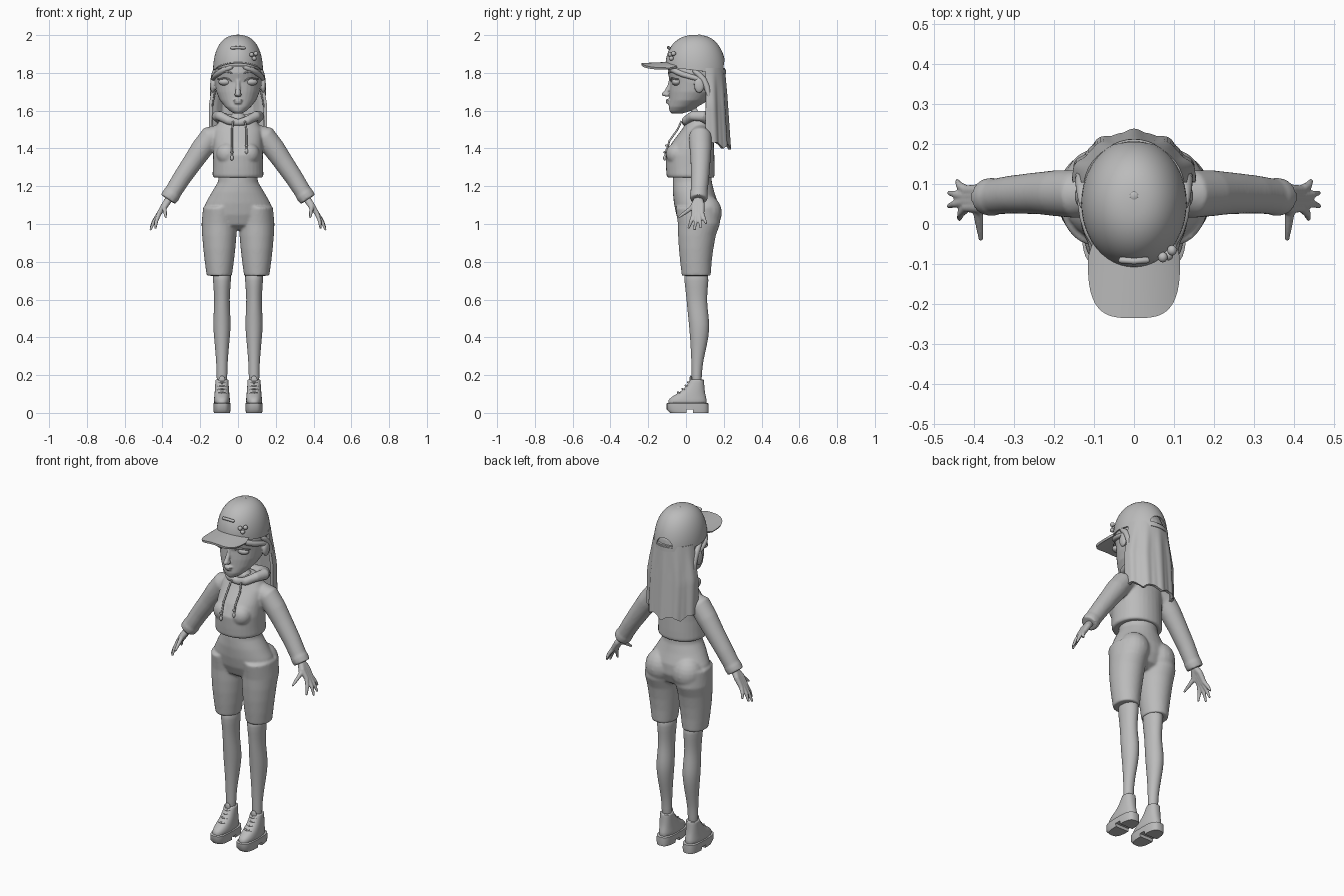
import bpy, bmesh
from math import sin, cos, pi, copysign
from mathutils import Vector, Matrix

if "Cube" in bpy.data.objects:
    bpy.data.objects.remove(bpy.data.objects["Cube"])

grey = bpy.data.materials.new("plain grey")
grey.use_nodes = True
grey.diffuse_color = (0.5, 0.5, 0.5, 1)
grey.node_tree.nodes["Principled BSDF"].inputs["Base Color"].default_value = (0.5, 0.5, 0.5, 1)


def power(v, p):
    return copysign(abs(v) ** p, v)


def skin(bm, loops):
    """Bridge closed loops of points and cap both ends."""
    rows = [[bm.verts.new(p) for p in loop] for loop in loops]
    n = len(rows[0])
    for a, b in zip(rows, rows[1:]):
        for i in range(n):
            j = (i + 1) % n
            bm.faces.new((a[i], a[j], b[j], b[i]))
    bm.faces.new(rows[0])
    bm.faces.new(rows[-1])


def stack(bm, rings, x=0, p=1, n=32):
    """Level rings given as height, half width, front y, back y, x shift."""
    loops = []
    for z, rx, f, b, *dx in rings:
        cx = x + (copysign(dx[0], x) if dx else 0)
        loops.append([(cx + rx * power(cos(2 * pi * i / n), p),
                       (f + b) / 2 + (b - f) / 2 * power(sin(2 * pi * i / n), p), z)
                      for i in range(n)])
    skin(bm, loops)


def tube(bm, path, s=1, n=12):
    """Round tube through points given as x, y, z, radius."""
    pts = [Vector((q[0] * s, q[1], q[2])) for q in path]
    loops = []
    for k, q in enumerate(path):
        t = pts[min(k + 1, len(pts) - 1)] - pts[max(k - 1, 0)]
        rot = t.to_track_quat('Z', 'Y')
        loops.append([pts[k] + rot @ Vector((q[3] * cos(2 * pi * i / n), q[3] * sin(2 * pi * i / n), 0))
                      for i in range(n)])
    skin(bm, loops)


def ball(bm, centre, radii):
    bmesh.ops.create_uvsphere(bm, u_segments=20, v_segments=12, radius=1,
                              matrix=Matrix.Translation(centre) @ Matrix.Diagonal((*radii, 1)))


def sheet(bm, rows):
    grid = [[bm.verts.new(p) for p in row] for row in rows]
    for a, b in zip(grid, grid[1:]):
        for i in range(len(a) - 1):
            bm.faces.new((a[i], a[i + 1], b[i + 1], b[i]))


def finish(name, bm, voxel=0, subsurf=0, solid=0, cutter=None, blend=4):
    bmesh.ops.recalc_face_normals(bm, faces=bm.faces)
    mesh = bpy.data.meshes.new(name)
    bm.to_mesh(mesh)
    bm.free()
    mesh.materials.append(grey)
    ob = bpy.data.objects.new(name, mesh)
    bpy.context.collection.objects.link(ob)
    if solid:
        m = ob.modifiers.new("thickness", 'SOLIDIFY')
        m.thickness, m.offset = solid, 0
    if subsurf:
        ob.modifiers.new("round", 'SUBSURF').levels = subsurf
    if voxel:
        m = ob.modifiers.new("merge", 'REMESH')
        m.mode, m.voxel_size = 'VOXEL', voxel
        m = ob.modifiers.new("blend", 'SMOOTH')
        m.factor, m.iterations = 0.5, blend
    if cutter:
        m = ob.modifiers.new("cut", 'BOOLEAN')
        m.operation, m.object, m.solver = 'DIFFERENCE', cutter, 'EXACT'
    bpy.ops.object.select_all(action='DESELECT')
    ob.select_set(True)
    bpy.context.view_layer.objects.active = ob
    bpy.ops.object.convert(target='MESH')
    bpy.ops.object.shade_smooth_by_angle(angle=0.8)
    if cutter:
        bpy.data.objects.remove(cutter)
    return ob


# head, nose, lips, ears and neck
bm = bmesh.new()
stack(bm, [(1.585, .02, -.075, -.02), (1.597, .042, -.087, .02), (1.62, .068, -.092, .06),
           (1.655, .096, -.088, .12), (1.7, .115, -.087, .17), (1.75, .124, -.083, .19),
           (1.8, .125, -.097, .195), (1.85, .118, -.09, .19), (1.92, .09, -.05, .16), (1.95, .04, 0, .1)])
tube(bm, [(0, -.075, 1.775, .012), (0, -.088, 1.73, .011), (0, -.108, 1.69, .015), (0, -.095, 1.678, .012)])
ball(bm, (0, -.116, 1.687), (.013, .013, .012))
ball(bm, (0, -.094, 1.655), (.026, .014, .007))
ball(bm, (0, -.092, 1.642), (.021, .014, .007))
tube(bm, [(0, .055, 1.5, .05), (0, .05, 1.57, .042), (0, .05, 1.66, .045)], n=24)
for s in (1, -1):
    ball(bm, (s * .011, -.1, 1.684), (.009, .011, .009))
    ball(bm, (s * .134, .07, 1.735), (.014, .028, .042))
finish("head", bm, voxel=.005)

# eyes, lashes and brows
for s, side in ((1, "left"), (-1, "right")):
    bm = bmesh.new()
    ball(bm, (s * .068, -.05, 1.752), (.036, .026, .02))
    finish(side + "_eye", bm)
    bm = bmesh.new()
    tube(bm, [(.03, -.078, 1.752, .003), (.05, -.08, 1.771, .004), (.075, -.074, 1.774, .005),
              (.1, -.052, 1.764, .004), (.112, -.035, 1.768, .002)], s)
    finish(side + "_lashes", bm, subsurf=1)
    bm = bmesh.new()
    tube(bm, [(.028, -.092, 1.797, .004), (.06, -.084, 1.81, .006), (.1, -.056, 1.803, .003)], s)
    finish(side + "_brow", bm, subsurf=1)

# cap crown with the half-moon opening at the back
bm = bmesh.new()
arc = [(.052 * cos(pi * i / 16), 1.818 + .05 * sin(pi * i / 16)) for i in range(17)]
skin(bm, [[(x, y, z) for x, z in arc] for y in (.12, .3)])
opening = finish("opening_cutter", bm)
opening.hide_render = True
bm = bmesh.new()
rows = []
for k in range(15):
    a = pi / 2 * k / 14.2
    r, h = power(cos(a), .8), power(sin(a), .95)
    rows.append([(.128 * r * cos(2 * pi * i / 48), .052 + .157 * r * sin(2 * pi * i / 48),
                  1.813 + .184 * h - .12 * r * sin(2 * pi * i / 48) * .16 * (1 - h))
                 for i in range(49)])
sheet(bm, rows)
bmesh.ops.remove_doubles(bm, verts=bm.verts, dist=.0005)
bmesh.ops.holes_fill(bm, edges=[e for e in bm.edges if e.is_boundary and e.verts[0].co.z > 1.95])
finish("cap_crown", bm, solid=.008, cutter=opening)

# cap brim
bm = bmesh.new()
rows = []
for k in range(7):
    v = k / 6
    row = []
    for i in range(33):
        t, q = pi * (.2 + .6 * i / 32), pi * i / 32
        inner = Vector((.12 * cos(t), .05 - .145 * sin(t), 0))
        outer = Vector((.112 * power(cos(q), .6), -.085 - .15 * power(sin(q), .65), 0))
        p = inner.lerp(outer, v)
        p.z = 1.852 - .006 * v - 1.9 * p.x ** 2
        row.append(p)
    rows.append(row)
sheet(bm, rows)
finish("cap_brim", bm, solid=.012)

# cap trim: button, bar and three round pins
bm = bmesh.new()
ball(bm, (0, .07, 1.997), (.012, .012, .006))
for x, y, z in ((.072, -.083, 1.897), (.095, -.066, 1.902), (.086, -.078, 1.877)):
    ball(bm, (x, y, z), (.012, .013, .012))
tube(bm, [(-.038, -.088, 1.932, .005), (-.034, -.09, 1.932, .008), (0, -.093, 1.934, .008),
          (.034, -.09, 1.932, .008), (.038, -.088, 1.932, .005)])
finish("cap_trim", bm)

# long hair falling behind, with ripples and an uneven hem
bm = bmesh.new()
rows = []
for k in range(17):
    v = k / 16
    row = []
    for i in range(65):
        a = (i / 32 - 1) * 1.45
        r = 1 + .03 * min(1, 3 * v) * cos(a * 11) + .012 * v * cos(a * 23)
        hem = .025 * abs(sin(a * 4.5)) + .03 * abs(a / 1.45) ** 3
        row.append(((.118 + .034 * min(1, 2 * v)) * r * sin(a), .09 + (.108 + .027 * v) * r * cos(a),
                    1.825 - v * (.43 - hem)))
    rows.append(row)
sheet(bm, rows)
finish("long_hair", bm, solid=.016)

# swept fringe and locks around the ears
for s, side in ((1, "left"), (-1, "right")):
    bm = bmesh.new()
    tube(bm, [(.02, -.09, 1.835, .012), (.075, -.075, 1.818, .016), (.115, -.02, 1.79, .016),
              (.13, .05, 1.775, .014), (.13, .11, 1.75, .012)], s)
    tube(bm, [(.122, .03, 1.82, .014), (.128, .1, 1.77, .02), (.134, .125, 1.68, .018),
              (.142, .115, 1.6, .014), (.138, .115, 1.53, .004)], s)
    finish(side + "_fringe", bm, subsurf=1)

# cropped hooded top with sleeves
bm = bmesh.new()
stack(bm, [(1.245, .127, -.096, .147), (1.255, .135, -.103, .152), (1.3, .133, -.106, .152),
           (1.365, .132, -.108, .15), (1.43, .13, -.075, .147), (1.5, .128, -.022, .142),
           (1.545, .1, .005, .13), (1.57, .06, .02, .11)], p=.93)
for s in (1, -1):
    ball(bm, (s * .055, -.05, 1.37), (.06, .056, .06))
    tube(bm, [(.08, .075, 1.48, .05), (.145, .075, 1.46, .06), (.19, .077, 1.4, .058),
              (.235, .077, 1.335, .053), (.3, .074, 1.24, .048), (.345, .069, 1.168, .045),
              (.352, .068, 1.157, .048), (.37, .067, 1.13, .046)], s, 24)
finish("hooded_top", bm, voxel=.007)

# hood rolled around the neck
bm = bmesh.new()
for s in (1, -1):
    tube(bm, [(0, -.002, 1.535, .02), (.05, .0, 1.548, .024), (.095, .035, 1.572, .026),
              (.11, .085, 1.572, .03), (.075, .135, 1.55, .038), (0, .155, 1.53, .042)], s, 16)
finish("hood", bm, voxel=.006, blend=8)

# drawstrings with knotted ends
for x, z in ((-.032, 1.35), (.045, 1.385)):
    bm = bmesh.new()
    e = -.113 + (z - 1.35) * .3
    tube(bm, [(x * .8, -.024, 1.545, .005), (x, -.045, 1.5, .005), (x, -.088, 1.44, .005), (x, e, z, .005)])
    ball(bm, (x, e, z), (.009, .008, .014))
    ball(bm, (x, e, z + .03), (.008, .008, .006))
    finish("drawstring", bm)

# hands
for s, side in ((1, "left"), (-1, "right")):
    bm = bmesh.new()
    for y, tip in ((.042, (.437, .012, .975)), (.056, (.464, .045, .967)),
                   (.07, (.463, .078, .978)), (.084, (.443, .108, 1.0))):
        mid = Vector((.418, y, 1.055)).lerp(Vector(tip), .5)
        tube(bm, [(.36, .067, 1.14, .02), (.39, y, 1.1, .016), (.418, y, 1.055, .013),
                  (mid.x + .005, mid.y, mid.z, .01), (*tip, .006)], s)
    tube(bm, [(.37, .06, 1.125, .02), (.39, .03, 1.085, .013), (.386, -.005, 1.06, .01),
              (.382, -.04, 1.035, .006)], s)
    finish(side + "_hand", bm, voxel=.004, blend=3)

# fitted shorts
bm = bmesh.new()
stack(bm, [(1.27, .1, -.068, .135), (1.22, .107, -.07, .137), (1.17, .138, -.07, .15),
           (1.11, .172, -.064, .17), (1.05, .188, -.052, .172), (.995, .16, -.03, .15), (.97, .08, .01, .11)])
for s in (1, -1):
    stack(bm, [(1.09, .086, -.055, .175), (1.0, .094, -.043, .18), (.94, .091, -.042, .158),
               (.87, .085, -.038, .145), (.8, .077, -.031, .136), (.726, .067, -.022, .131)], x=s * .099)
    ball(bm, (s * .088, .105, 1.06), (.085, .085, .095))
finish("shorts", bm, voxel=.007, blend=6)

# bare legs, shoes and laces
for s, side in ((1, "left"), (-1, "right")):
    bm = bmesh.new()
    stack(bm, [(.76, .05, -.01, .12), (.7, .048, -.01, .12), (.63, .042, 0, .112), (.57, .041, .005, .112),
               (.5, .046, .012, .122), (.44, .046, .018, .125), (.36, .038, .024, .112),
               (.28, .031, .028, .092), (.21, .028, .03, .083), (.12, .028, .03, .083)], x=s * .085, n=24)
    finish(side + "_leg", bm, subsurf=1)
    bm = bmesh.new()
    bmesh.ops.create_cube(bm, size=1, matrix=Matrix.Translation((s * .085, .02, 0))
                          @ Matrix.Diagonal((.2, .035, .036, 1)))
    arch = finish("arch_cutter", bm)
    arch.hide_render = True
    bm = bmesh.new()
    stack(bm, [(0, .043, -.085, .118), (.018, .046, -.102, .12), (.05, .046, -.102, .118),
               (.053, .042, -.097, .112)], x=s * .085, p=.65)
    finish(side + "_sole", bm, cutter=arch)
    bm = bmesh.new()
    stack(bm, [(.04, .042, -.098, .112), (.065, .043, -.097, .11), (.085, .041, -.078, .106),
               (.105, .039, -.04, .101), (.13, .037, -.008, .098), (.16, .035, .013, .096),
               (.178, .034, .022, .095), (.176, .029, .028, .089)], x=s * .085, p=.85)
    ball(bm, (s * .085, .025, .175), (.018, .008, .022))
    finish(side + "_shoe", bm, subsurf=1)
    bm = bmesh.new()
    for z, y in ((.105, -.042), (.123, -.018), (.141, -.001), (.158, .011)):
        tube(bm, [(.062, y + .012, z, .004), (.085, y - .002, z + .004, .005), (.108, y + .012, z, .004)], s, 8)
    finish(side + "_laces", bm)
